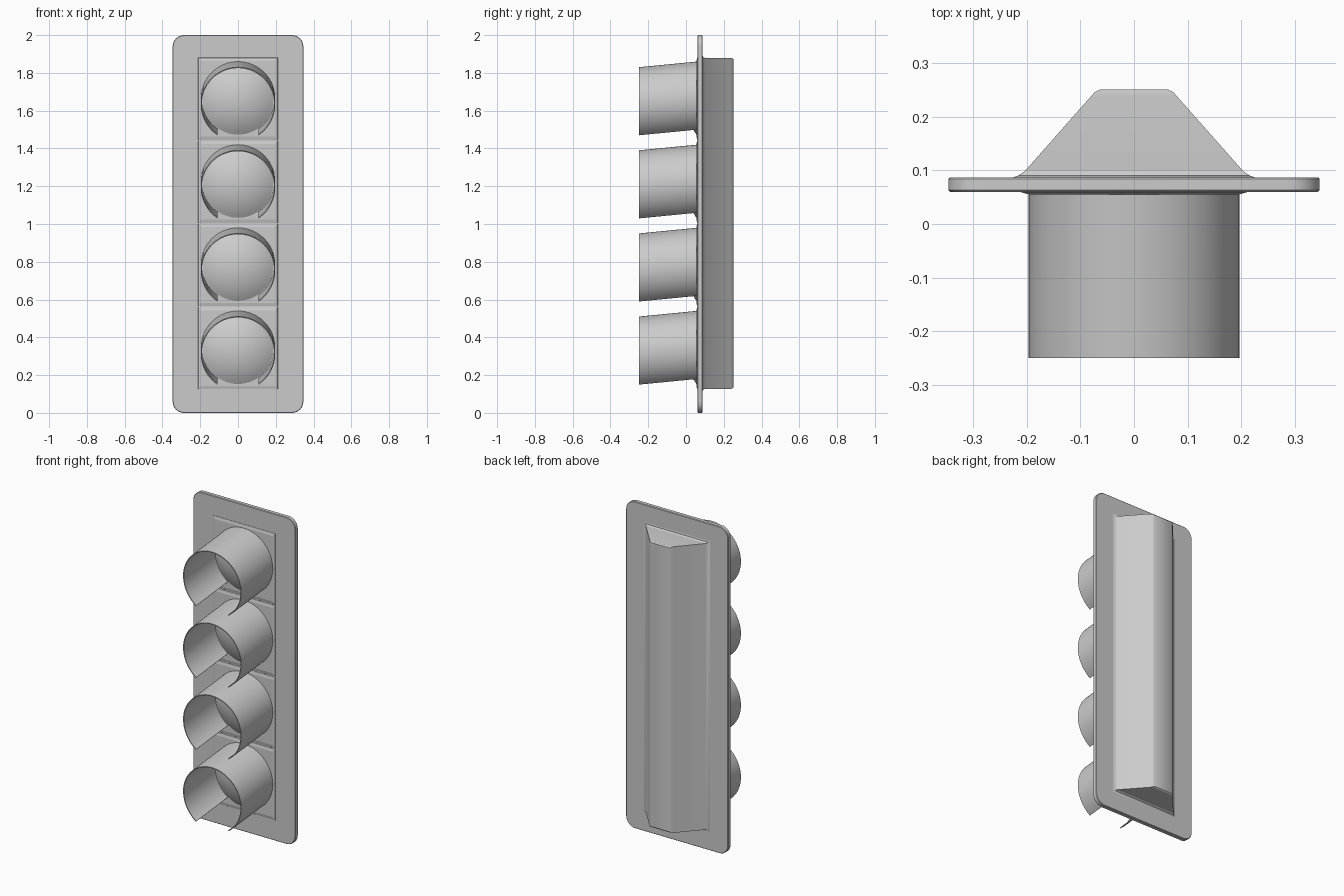
import bpy, bmesh
from math import sin, cos, pi, sqrt, asin, radians

if "Cube" in bpy.data.objects:
    bpy.data.objects.remove(bpy.data.objects["Cube"])

MID_Z = 1.003
PITCH = 0.44
LAMP_Z = [0.343 + PITCH * i for i in range(4)]


def make_object(name, bm, angle=30):
    bmesh.ops.recalc_face_normals(bm, faces=bm.faces)
    mesh = bpy.data.meshes.new(name)
    bm.to_mesh(mesh)
    bm.free()
    ob = bpy.data.objects.new(name, mesh)
    bpy.context.collection.objects.link(ob)
    bpy.ops.object.select_all(action='DESELECT')
    ob.select_set(True)
    bpy.context.view_layer.objects.active = ob
    bpy.ops.object.shade_smooth_by_angle(angle=radians(angle))
    return ob


def loft(bm, rings, closed=True, caps=True):
    """Bridge rings of equal point count with quads."""
    loops = [[bm.verts.new(p) for p in ring] for ring in rings]
    n = len(loops[0])
    for a, b in zip(loops, loops[1:]):
        for i in range(n if closed else n - 1):
            j = (i + 1) % n
            bm.faces.new((a[i], a[j], b[j], b[i]))
    if caps:
        bm.faces.new(loops[0])
        bm.faces.new(loops[-1])


def rect(hx, hz, y, z):
    return [(sx * hx, y, z + sz * hz) for sx, sz in ((-1, -1), (1, -1), (1, 1), (-1, 1))]


def rounded_rect(hx, hz, r, y, z, seg=8):
    pts = []
    for k, (sx, sz) in enumerate(((1, 1), (-1, 1), (-1, -1), (1, -1))):
        for i in range(seg + 1):
            a = (k + i / seg) * pi / 2
            pts.append((sx * (hx - r) + r * cos(a), y, z + sz * (hz - r) + r * sin(a)))
    return pts


# Backplate with rounded corners and softened edges
bm = bmesh.new()
loft(bm, [rounded_rect(0.346 - d, 1.0 - d, 0.06 - d, y, 1.0)
          for d, y in ((0.003, 0.060), (0, 0.063), (0, 0.084), (0.003, 0.087))])
make_object("backplate", bm)

# Tapered rear housing with a small flare where it meets the plate
bm = bmesh.new()
loft(bm, [rect(hx, hz, y, MID_Z) for hx, hz, y in (
    (0.228, 0.893, 0.086), (0.216, 0.882, 0.090), (0.203, 0.876, 0.099),
    (0.080, 0.876, 0.238), (0.073, 0.874, 0.246), (0.062, 0.869, 0.251))])
make_object("rear_housing", bm)


def add_door(z):
    bm = bmesh.new()
    zc = z - 0.0
    loft(bm, [rect(0.212, 0.219, 0.062, zc), rect(0.210, 0.217, 0.059, zc),
              rect(0.195, 0.200, 0.055, zc)])
    make_object("lamp_door", bm, 1)


def add_lens(z, radius=0.187, curve=0.33, steps=10, seg=64):
    bm = bmesh.new()
    rim = sqrt(curve ** 2 - radius ** 2)
    top = asin(radius / curve)
    rings = []
    for k in range(steps, 0, -1):
        t = top * k / steps
        r, y = curve * sin(t), 0.055 - (curve * cos(t) - rim)
        rings.append([(r * cos(2 * pi * i / seg), y, z + r * sin(2 * pi * i / seg))
                      for i in range(seg)])
    loft(bm, rings)
    make_object("lens", bm)


def add_visor(z, radius=0.197, wall=0.005, half_gap=0.11, seg=56):
    # Open-bottomed tube, sheared so that it droops toward the front
    bm = bmesh.new()
    start = -pi / 2 + asin(half_gap / radius)
    sweep = 2 * pi - 2 * asin(half_gap / radius)
    rings = []
    for i in range(seg + 1):
        a = start + sweep * i / seg
        rings.append([(r * cos(a), y, z + dz + r * sin(a)) for r, y, dz in (
            (radius, 0.058, 0), (radius, -0.25, -0.03),
            (radius - wall, -0.25, -0.03), (radius - wall, 0.058, 0))])
    loft(bm, rings)
    make_object("visor", bm)


# Four identical lamps
for z in LAMP_Z:
    add_door(z)
    add_lens(z - 0.003)
    add_visor(z)
